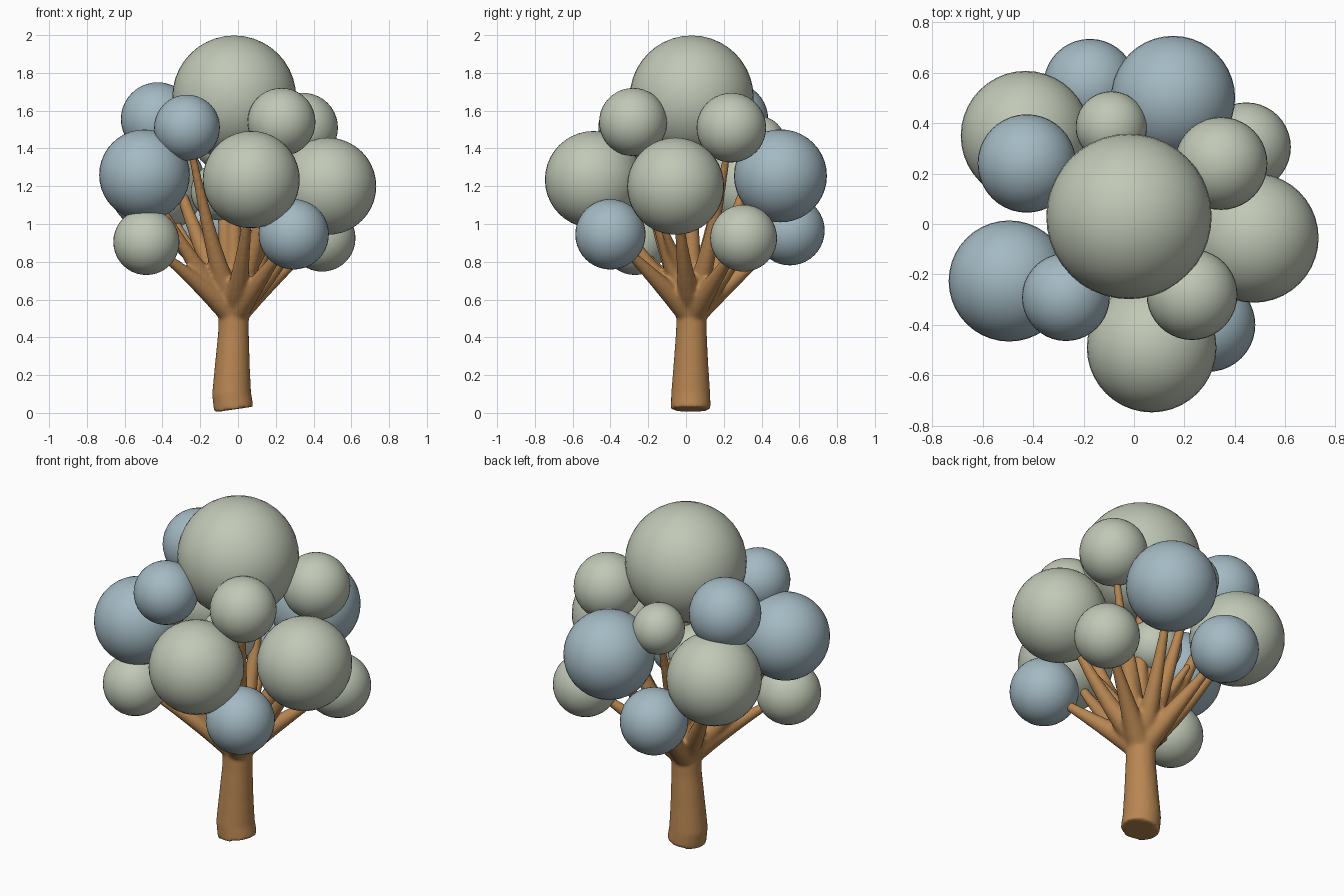
import bpy
import bmesh
from math import cos, sin, tau
from mathutils import Vector

cube = bpy.data.objects.get("Cube")
if cube:
    bpy.data.objects.remove(cube)


def make_material(name, rgb):
    mat = bpy.data.materials.new(name)
    mat.use_nodes = True
    colour = (*rgb, 1.0)
    mat.diffuse_color = colour
    mat.node_tree.nodes["Principled BSDF"].inputs["Base Color"].default_value = colour
    return mat


sage = make_material("sage green", (0.53, 0.58, 0.47))
blue = make_material("dusty blue", (0.37, 0.49, 0.55))
bark = make_material("warm bark", (0.48, 0.24, 0.085))


def add_tube(bm, points, radii, sides=14):
    """Closed tapering tube through the points."""
    rings = []
    for i, p in enumerate(points):
        tangent = points[min(i + 1, len(points) - 1)] - points[max(i - 1, 0)]
        turn = Vector((0, 0, 1)).rotation_difference(tangent)
        rings.append([bm.verts.new(p + turn @ Vector((cos(tau * k / sides), sin(tau * k / sides), 0)) * radii[i])
                      for k in range(sides)])
    for low, high in zip(rings, rings[1:]):
        for k in range(sides):
            n = (k + 1) % sides
            bm.faces.new((low[k], low[n], high[n], high[k]))
    bm.faces.new(rings[0][::-1])
    bm.faces.new(rings[-1])


# Foliage balls: x, y, z, radius
sage_balls = [
    (-0.02, 0.03, 1.67, 0.328),
    (0.07, -0.49, 1.235, 0.257),
    (0.475, -0.055, 1.20, 0.257),
    (-0.43, 0.35, 1.21, 0.257),
    (0.23, -0.28, 1.54, 0.18),
    (0.345, 0.24, 1.51, 0.184),
    (0.445, 0.305, 0.925, 0.177),
    (-0.485, -0.27, 0.905, 0.175),
    (-0.09, 0.385, 1.43, 0.141),
    (-0.10, 0.05, 1.17, 0.15),
]
blue_balls = [
    (-0.495, -0.226, 1.26, 0.24),
    (-0.27, -0.29, 1.51, 0.174),
    (-0.425, 0.24, 1.555, 0.195),
    (0.155, 0.50, 1.255, 0.246),
    (0.295, -0.40, 0.945, 0.186),
    (-0.175, 0.55, 0.965, 0.184),
]

for label, balls, mat in (("sage", sage_balls, sage), ("blue", blue_balls, blue)):
    for i, (x, y, z, r) in enumerate(balls, 1):
        bpy.ops.mesh.primitive_uv_sphere_add(segments=40, ring_count=20, radius=r, location=(x, y, z))
        ball = bpy.context.object
        ball.name = f"{label}_foliage_{i}"
        ball.data.materials.append(mat)
        bpy.ops.object.shade_smooth()

# Trunk with a slightly slanted foot, flaring into the fork
bm = bmesh.new()
trunk_path = [Vector(p) for p in ((-0.022, 0.025, 0.018), (-0.034, 0.025, 0.1), (-0.03, 0.026, 0.25),
                                  (-0.024, 0.028, 0.42), (-0.022, 0.03, 0.55), (-0.022, 0.03, 0.66),
                                  (-0.022, 0.03, 0.74))]
add_tube(bm, trunk_path, (0.106, 0.104, 0.093, 0.082, 0.08, 0.088, 0.07), sides=20)

# One bending branch to each ball; low balls leave the trunk lower down
fork = Vector((-0.022, 0.03, 0))
for x, y, z, r in sage_balls + blue_balls:
    end = Vector((x, y, z))
    low = z < 1.0
    start = fork + Vector((0, 0, 0.52 if low else 0.56))
    out = end - fork
    bend = fork + Vector((out.x * 0.42, out.y * 0.42, 0.7 if low else 0.62 + 0.23 * (z - 0.9)))
    steps = [i / 8 for i in range(9)]
    path = [start * (1 - t) ** 2 + bend * 2 * t * (1 - t) + end * t * t for t in steps]
    add_tube(bm, path, [0.058 * (1 - t) ** 1.2 + 0.016 for t in steps])

# Side twigs near the fork
for x, y, z in ((0.2, -0.12, 0.98), (-0.2, 0.22, 1.02), (0.2, 0.2, 1.02)):
    tip = Vector((x, y, z))
    root = fork + Vector((0, 0, 0.62))
    add_tube(bm, [root, root.lerp(tip, 0.5), tip], (0.05, 0.035, 0.018))

mesh = bpy.data.meshes.new("trunk_and_branches")
bm.to_mesh(mesh)
bm.free()
mesh.materials.append(bark)
tree = bpy.data.objects.new("trunk_and_branches", mesh)
bpy.context.collection.objects.link(tree)

# Fuse the tubes into one soft wooden form
remesh = tree.modifiers.new("fuse", 'REMESH')
remesh.mode = 'VOXEL'
remesh.voxel_size = 0.011
remesh.use_smooth_shade = True
soften = tree.modifiers.new("soften", 'SMOOTH')
soften.factor = 0.5
soften.iterations = 6
